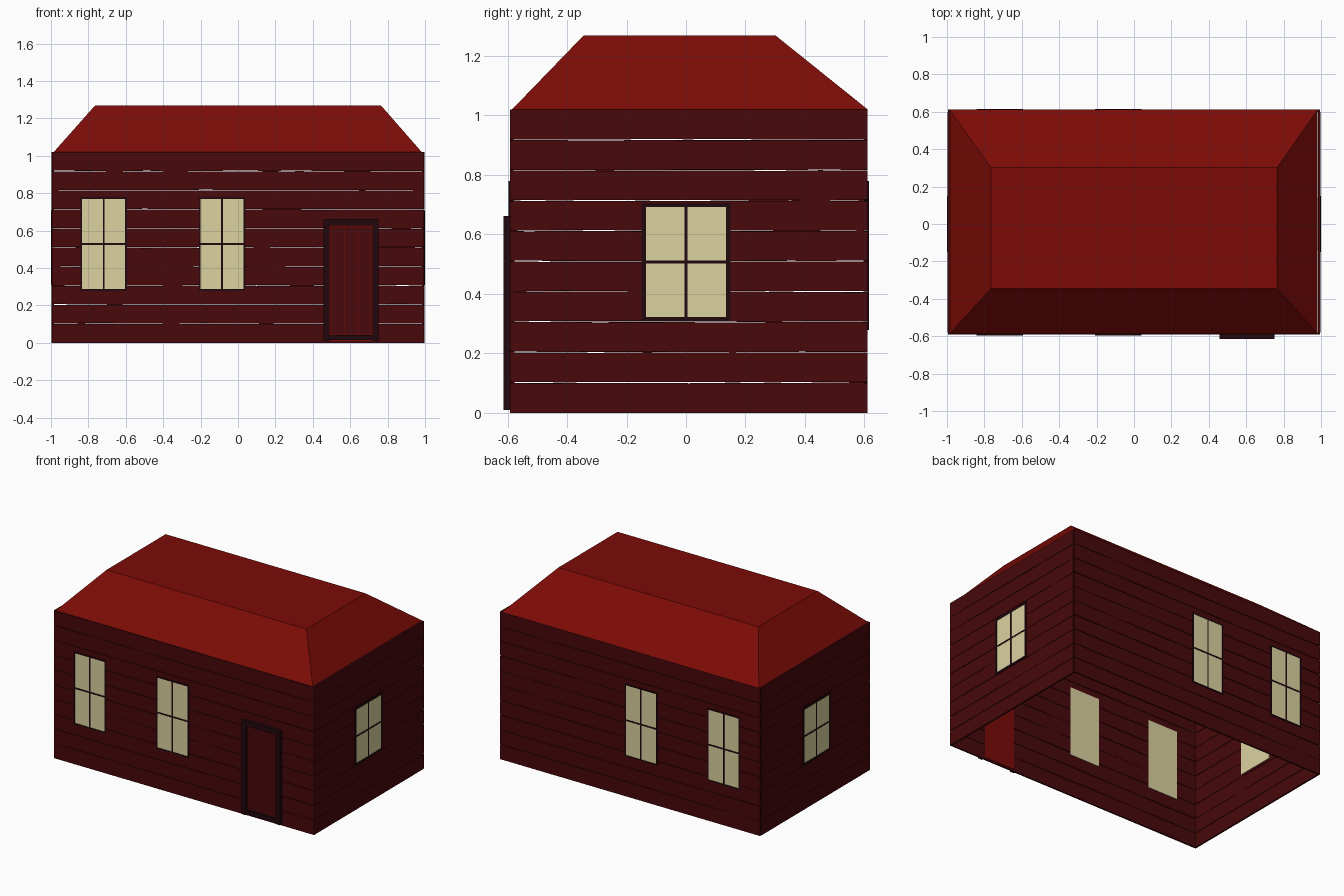
import bpy, bmesh, random
from mathutils import Matrix, Vector
from math import pi

if "Cube" in bpy.data.objects:
    bpy.data.objects.remove(bpy.data.objects["Cube"])

random.seed(4)


def material(name, *srgb):
    m = bpy.data.materials.new(name)
    m.diffuse_color = [c ** 2.2 for c in srgb] + [1]
    m.use_nodes = True
    m.node_tree.nodes["Principled BSDF"].inputs["Base Color"].default_value = m.diffuse_color
    return m


WALL = material("dark_red_boards", 0.29, 0.065, 0.075)
ROOF = material("roof_red", 0.48, 0.075, 0.06)
TRIM = material("dark_trim", 0.15, 0.06, 0.085)
PANE = material("lit_pane", 0.86, 0.82, 0.62)


def finish(name, bm, mat, matrix=Matrix()):
    bmesh.ops.recalc_face_normals(bm, faces=bm.faces)
    me = bpy.data.meshes.new(name)
    bm.to_mesh(me)
    bm.free()
    me.materials.append(mat)
    ob = bpy.data.objects.new(name, me)
    ob.matrix_world = matrix
    bpy.context.collection.objects.link(ob)
    return ob


def add_box(bm, x0, x1, y0, y1, z0, z1):
    mid = Vector((x0 + x1, y0 + y1, z0 + z1)) / 2
    size = Matrix.Diagonal((x1 - x0, y1 - y0, z1 - z0, 1))
    bmesh.ops.create_cube(bm, size=1, matrix=Matrix.Translation(mid) @ size)


def boxes(name, mat, matrix, *specs):
    bm = bmesh.new()
    for s in specs:
        add_box(bm, *s)
    return finish(name, bm, mat, matrix)


# Wall space: x runs along the wall, outer face at y = 0, inside is +y
def wall_matrix(x, y, turn):
    return Matrix.Translation((x, y, 0)) @ Matrix.Rotation(turn, 4, 'Z')


FRONT = wall_matrix(0, -0.592, 0)
BACK = wall_matrix(0, 0.611, pi)
RIGHT = wall_matrix(0.996, 0, pi / 2)
LEFT = wall_matrix(-0.996, 0, -pi / 2)
THICK = 0.012
ROWS, TOP = 10, 1.02


# Slightly uneven horizontal boards
def siding(name, matrix, x0, x1, steps):
    bm = bmesh.new()
    h = TOP / ROWS
    for r in range(ROWS):
        rings = []
        for i in range(steps + 1):
            x = x0 + (x1 - x0) * i / steps
            lo = r * h + (random.uniform(0, 0.003) if r else 0)
            hi = (r + 1) * h - (random.uniform(0, 0.003) if r < ROWS - 1 else 0)
            rings.append([bm.verts.new((x, y, z)) for y, z in
                          ((0, lo), (THICK, lo), (THICK, hi), (0, hi))])
        for a, b in zip(rings, rings[1:]):
            for k in range(4):
                bm.faces.new((a[k], a[k - 1], b[k - 1], b[k]))
        bm.faces.new(rings[0])
        bm.faces.new(rings[-1])
    finish(name, bm, WALL, matrix)


siding("front_boards", FRONT, -0.995, 0.995, 12)
siding("back_boards", BACK, -0.995, 0.995, 12)
siding("right_boards", RIGHT, -0.58, 0.599, 8)
siding("left_boards", LEFT, -0.599, 0.58, 8)


# Window: pane through the wall, trim border and cross bars outside
def window(name, matrix, x, z0, z1, w, border):
    a, b, zm, t = x - w / 2, x + w / 2, (z0 + z1) / 2, 0.005
    boxes(name + "_pane", PANE, matrix, (a, b, -0.002, THICK + 0.003, z0, z1))
    y0, y1, o = -0.004, 0.001, border
    boxes(name + "_frame", TRIM, matrix,
          (a - o, a, y0, y1, z0 - o, z1 + o), (b, b + o, y0, y1, z0 - o, z1 + o),
          (a, b, y0, y1, z0 - o, z0), (a, b, y0, y1, z1, z1 + o),
          (x - t, x + t, y0, y1, z0, z1), (a, b, y0, y1, zm - t, zm + t))


for i, x in enumerate((-0.718, -0.085)):
    window(f"front_window_{i}", FRONT, x, 0.287, 0.77, 0.23, 0.009)
    window(f"back_window_{i}", BACK, -x, 0.287, 0.77, 0.23, 0.009)
window("right_window", RIGHT, 0, 0.322, 0.692, 0.27, 0.014)
window("left_window", LEFT, 0, 0.322, 0.692, 0.27, 0.014)

# Door: red slab through the wall, dark planks in front, trim frame
boxes("door_slab", ROOF, FRONT, (0.488, 0.722, -0.003, THICK + 0.003, 0.01, 0.63))
boxes("door_planks", WALL, FRONT,
      *[(0.495 + i * 0.074, 0.567 + i * 0.074, -0.007, -0.002, 0.045, 0.622) for i in range(3)])
boxes("door_frame", TRIM, FRONT,
      (0.458, 0.49, -0.022, 0.002, 0.01, 0.662), (0.718, 0.75, -0.022, 0.002, 0.01, 0.662),
      (0.49, 0.718, -0.022, 0.002, 0.627, 0.662), (0.49, 0.718, -0.016, 0.002, 0.015, 0.042))

# Flat-topped hipped roof
bm = bmesh.new()
add_box(bm, -0.985, 0.982, -0.585, 0.611, TOP, 1.268)
for v in bm.verts:
    if v.co.z > 1.1:
        v.co.x = 0.765 if v.co.x > 0 else -0.765
        v.co.y = 0.302 if v.co.y > 0 else -0.345
finish("roof", bm, ROOF)
